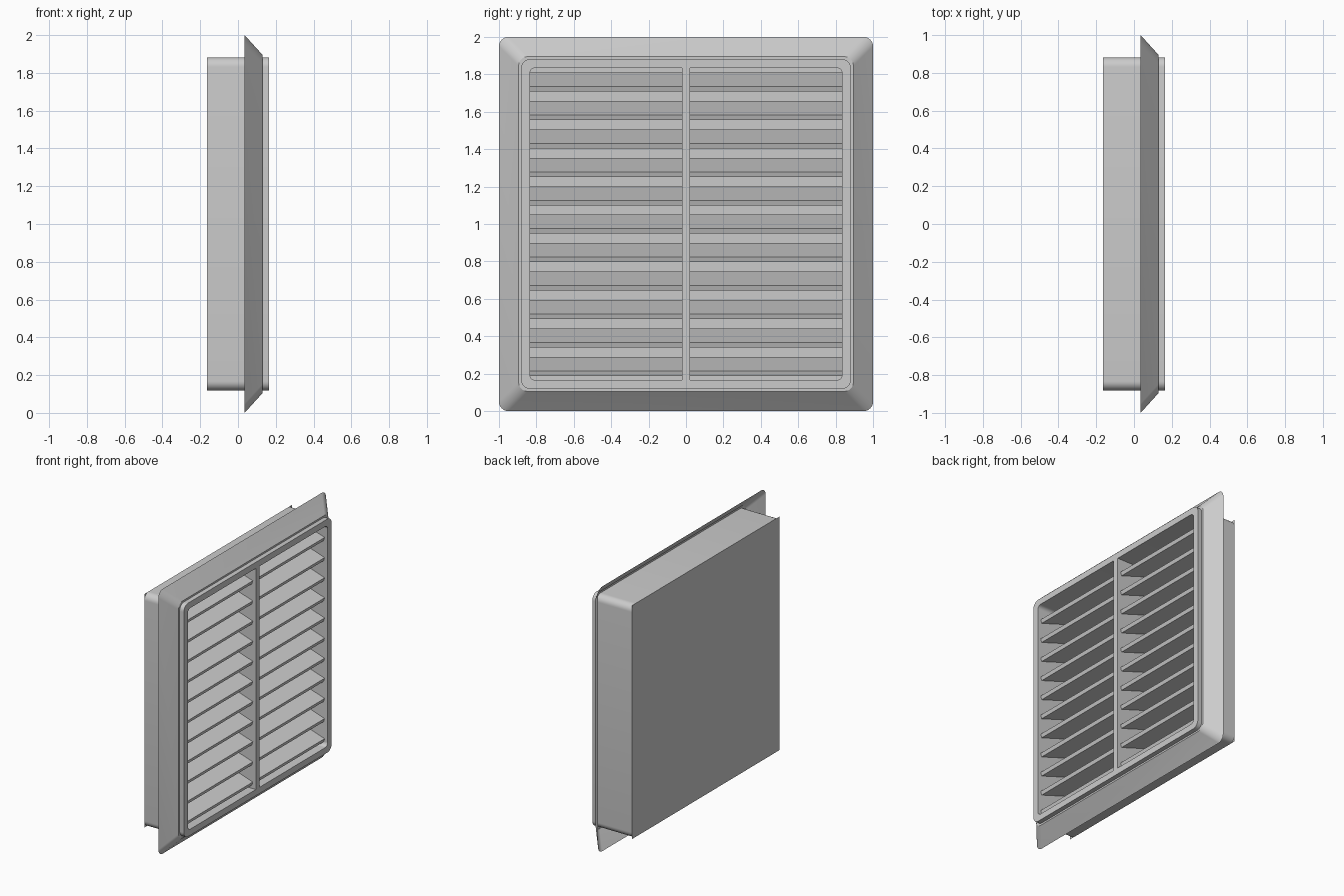
import bpy, bmesh, math
from mathutils import Matrix, Vector

if "Cube" in bpy.data.objects:
    bpy.data.objects.remove(bpy.data.objects["Cube"])

CZ = 1.0  # height of the vent's centre


def rounded_square(x, half, r, seg=8):
    """Loop of points in the plane x, centred on the vent axis."""
    pts = []
    for k, (sy, sz) in enumerate([(1, 1), (-1, 1), (-1, -1), (1, -1)]):
        for i in range(seg + 1):
            a = math.radians(90 * k + 90 * i / seg)
            pts.append(Vector((x, sy * (half - r) + r * math.cos(a),
                               CZ + sz * (half - r) + r * math.sin(a))))
    return pts


def finish(name, bm, smooth=False, fix_normals=True):
    if fix_normals:
        bmesh.ops.recalc_face_normals(bm, faces=bm.faces)
    me = bpy.data.meshes.new(name)
    bm.to_mesh(me)
    bm.free()
    ob = bpy.data.objects.new(name, me)
    bpy.context.collection.objects.link(ob)
    if smooth:
        bpy.context.view_layer.objects.active = ob
        ob.select_set(True)
        bpy.ops.object.shade_smooth_by_angle(angle=math.radians(25))
        ob.select_set(False)
    return ob


def loft(name, profile, closed=False):
    """Sweep (x, half size, corner radius) steps around the square."""
    bm = bmesh.new()
    loops = [[bm.verts.new(p) for p in rounded_square(*s)] for s in profile]
    pairs = list(zip(loops, loops[1:]))
    if closed:
        pairs.append((loops[-1], loops[0]))
    for a, b in pairs:
        n = len(a)
        for i in range(n):
            j = (i + 1) % n
            bm.faces.new((a[i], a[j], b[j], b[i]))
    return finish(name, bm, smooth=True)


def box(name, size, loc, tilt=0.0):
    bm = bmesh.new()
    m = (Matrix.Translation(loc) @ Matrix.Rotation(tilt, 4, 'Y')
         @ Matrix.Diagonal((*size, 1)))
    bmesh.ops.create_cube(bm, size=1, matrix=m)
    return finish(name, bm)


# Deep frame: rounded square tube with thick walls
loft("frame", [(-0.165, 0.882, 0.05), (0.165, 0.882, 0.05),
               (0.165, 0.835, 0.03), (-0.165, 0.835, 0.03)], closed=True)

# Thin sloping flange, hollow behind, with a short lip meeting the frame
loft("flange", [(0.035, 1.0, 0.05), (0.13, 0.895, 0.05), (0.13, 0.882, 0.05)])

# Square sheet closing the back
bm = bmesh.new()
bm.faces.new([bm.verts.new((-0.165, y, CZ + z)) for y, z in
              [(-0.882, -0.882), (-0.882, 0.882), (0.882, 0.882), (0.882, -0.882)]])
finish("back_panel", bm, fix_normals=False)

# Upright divider in the middle
box("centre_divider", (0.33, 0.044, 1.68), (0, 0, CZ))

# Sloping louvre slats, lower at the front, in two columns
TILT = math.atan2(0.075, 0.23)
for i in range(11):
    for side, sy in (("left", -1), ("right", 1)):
        box(f"slat_{side}_{i + 1}", (0.242, 0.822, 0.028),
            (0.02, sy * 0.429, 0.239 + 0.152 * i), TILT)
